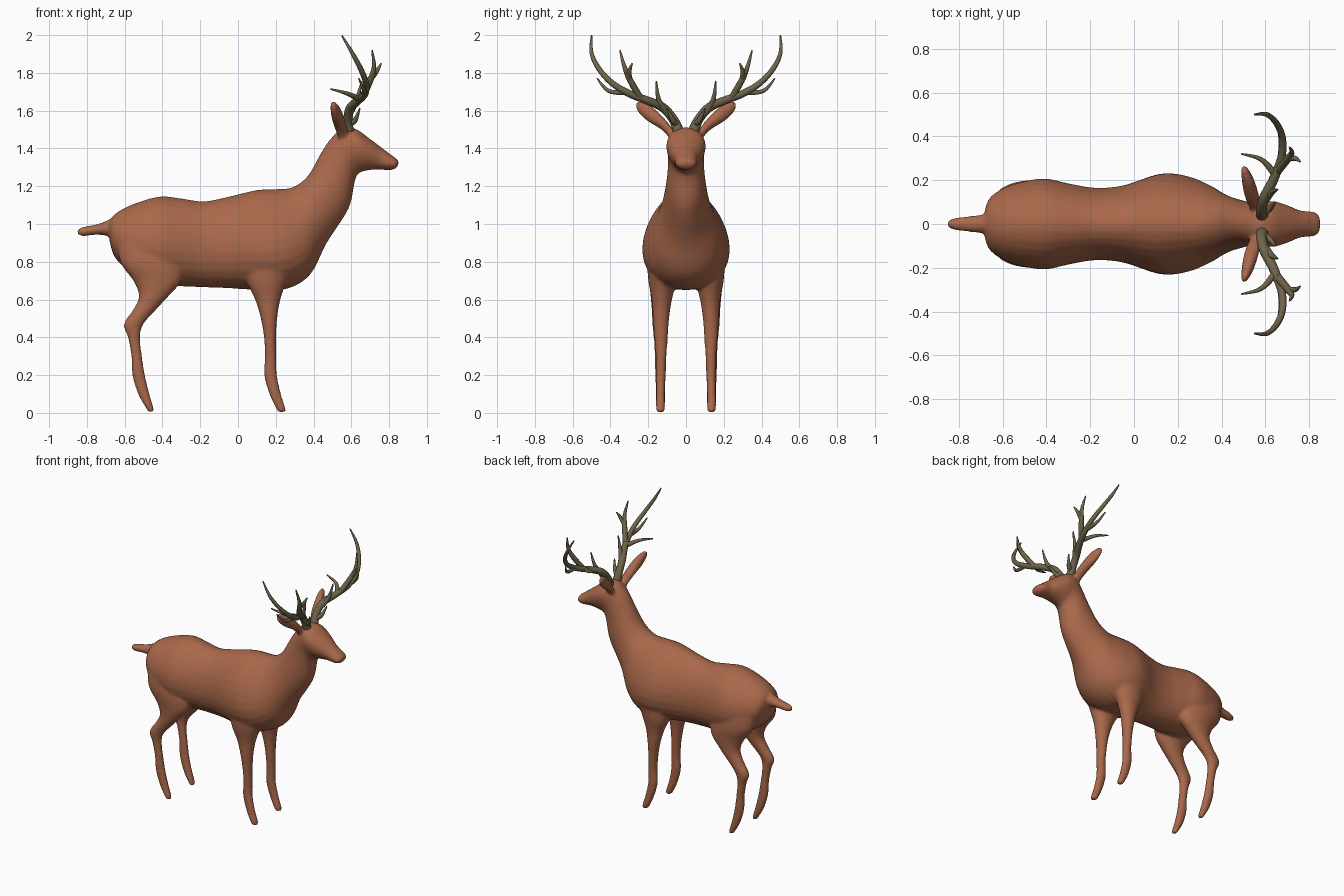
import bpy, bmesh, math
from mathutils import Vector


def material(name, col):
    m = bpy.data.materials.new(name)
    m.diffuse_color = (*col, 1)
    return m


def catmull(rows, steps):
    """Smoothly interpolate rows of numbers."""
    out = []
    n = len(rows)
    for i in range(n - 1):
        p0, p1, p2, p3 = (rows[max(0, min(n - 1, i + k))] for k in (-1, 0, 1, 2))
        for s in range(steps):
            t = s / steps
            out.append([0.5 * (2 * b + (c - a) * t + (2 * a - 5 * b + 4 * c - d) * t * t
                               + (3 * b - a - 3 * c + d) * t ** 3)
                        for a, b, c, d in zip(p0, p1, p2, p3)])
    out.append(list(rows[-1]))
    return out


def loft(bm, rings, axis, seg=28, mirror_y=1):
    """rings: (edge point a, edge point b, half width along axis, egg)"""
    loops = []
    for a, b, w, egg in rings:
        c, r = (a + b) / 2, (a - b) / 2
        loop = []
        for k in range(seg):
            t = 2 * math.pi * k / seg
            p = c + r * math.cos(t) + axis * (w * math.sin(t) * (1 - egg * math.cos(t)))
            loop.append(bm.verts.new((p.x, p.y * mirror_y, p.z)))
        loops.append(loop)
    for l0, l1 in zip(loops, loops[1:]):
        for k in range(seg):
            j = (k + 1) % seg
            bm.faces.new((l0[k], l0[j], l1[j], l1[k]))
    bm.faces.new(loops[0])
    bm.faces.new(loops[-1])


X, Y = Vector((1, 0, 0)), Vector((0, 1, 0))
bm = bmesh.new()

# Trunk, neck and head: top x, top z, bottom x, bottom z, half width, egg
trunk = [
    (-.685, .99, -.68, .91, .05, 0), (-.665, 1.04, -.65, .82, .12, .05),
    (-.58, 1.095, -.56, .74, .175, .1), (-.42, 1.145, -.42, .68, .207, .1),
    (-.30, 1.135, -.30, .67, .185, .1), (-.18, 1.12, -.18, .665, .165, .1),
    (-.05, 1.145, -.05, .66, .175, .12), (.10, 1.18, .13, .65, .225, .2),
    (.20, 1.185, .27, .66, .215, .2), (.29, 1.195, .385, .735, .175, .15),
    (.37, 1.255, .47, .90, .13, .05), (.43, 1.36, .585, 1.08, .103, 0),
    (.485, 1.445, .617, 1.22, .095, -.05), (.55, 1.505, .635, 1.265, .10, -.15),
    (.62, 1.505, .67, 1.28, .102, -.15), (.70, 1.45, .715, 1.288, .083, -.1),
    (.76, 1.405, .755, 1.288, .062, 0), (.81, 1.367, .80, 1.285, .058, 0),
    (.84, 1.345, .832, 1.292, .05, 0), (.852, 1.33, .846, 1.307, .025, 0)]
loft(bm, [(Vector((a, 0, b)), Vector((c, 0, d)), w, e)
          for a, b, c, d, w, e in catmull(trunk, 4)], Y)

# Tail
tail = [(-.60, 1.07, -.60, .92, .05), (-.68, 1.025, -.68, .935, .043),
        (-.75, .998, -.75, .943, .036), (-.82, .985, -.82, .935, .027),
        (-.852, .97, -.852, .945, .012)]
loft(bm, [(Vector((a, 0, b)), Vector((c, 0, d)), w, 0)
          for a, b, c, d, w in catmull(tail, 4)], Y)

# Legs: z, back x, front x, centre y, half width
hind = [(.95, -.64, -.34, .11, .07), (.80, -.625, -.30, .125, .075),
        (.70, -.555, -.30, .13, .065), (.62, -.525, -.365, .135, .053),
        (.55, -.553, -.43, .14, .042), (.47, -.605, -.50, .145, .033),
        (.40, -.583, -.518, .143, .028), (.30, -.565, -.508, .14, .026),
        (.20, -.56, -.492, .137, .026), (.10, -.53, -.468, .135, .025),
        (.03, -.49, -.448, .135, .025), (.005, -.475, -.445, .135, .018)]
fore = [(.85, .02, .32, .12, .09), (.70, .045, .26, .125, .075),
        (.60, .09, .225, .128, .054), (.50, .12, .208, .132, .043),
        (.40, .137, .202, .132, .036), (.30, .142, .203, .132, .029),
        (.20, .138, .207, .133, .026), (.10, .165, .228, .135, .024),
        (.03, .198, .25, .135, .025), (.003, .215, .252, .135, .019)]
for leg in (hind, fore):
    for s in (1, -1):
        loft(bm, [(Vector((a, y, z)), Vector((b, y, z)), w, 0)
                  for z, a, b, y, w in catmull(leg, 4)], Y, 20, s)

# Ears: x, upper y, upper z, lower y, lower z, half thickness
ear = [(.56, .06, 1.49, .07, 1.43, .03), (.54, .115, 1.56, .125, 1.495, .034),
       (.522, .18, 1.622, .205, 1.545, .03), (.507, .235, 1.65, .256, 1.595, .018),
       (.50, .26, 1.647, .267, 1.63, .008)]
for s in (1, -1):
    loft(bm, [(Vector((x, a, b)), Vector((x, c, d)), w, 0)
              for x, a, b, c, d, w in catmull(ear, 4)], X, 20, s)

bmesh.ops.recalc_face_normals(bm, faces=bm.faces)
me = bpy.data.meshes.new("deer_body")
bm.to_mesh(me)
bm.free()
body = bpy.data.objects.new("deer_body", me)
bpy.context.collection.objects.link(body)
me.materials.append(material("coat", (.40, .14, .07)))

# Fuse the body parts into one skin
rm = body.modifiers.new("fuse", 'REMESH')
rm.mode = 'VOXEL'
rm.voxel_size = .009
rm.use_smooth_shade = True
sm = body.modifiers.new("soften", 'SMOOTH')
sm.factor = .5
sm.iterations = 8

# Antlers: each branch is x, y, z, radius
beam = [(.585, .04, 1.49, .03), (.582, .065, 1.55, .025), (.595, .12, 1.615, .024),
        (.635, .20, 1.652, .022), (.672, .30, 1.69, .019), (.678, .39, 1.745, .016),
        (.65, .46, 1.82, .014), (.605, .50, 1.905, .011), (.55, .50, 1.998, .004)]
tines = [
    [(.585, .05, 1.53, .018), (.62, .07, 1.55, .014), (.645, .10, 1.612, .004)],
    [(.60, .11, 1.60, .018), (.63, .145, 1.66, .013), (.655, .157, 1.755, .004)],
    [(.645, .225, 1.66, .017), (.58, .295, 1.69, .011), (.49, .32, 1.715, .004)],
    [(.655, .24, 1.665, .018), (.70, .295, 1.76, .017), (.72, .325, 1.83, .012),
     (.71, .35, 1.92, .004)],
    [(.705, .30, 1.77, .015), (.735, .30, 1.81, .012), (.758, .285, 1.85, .004)],
    [(.672, .32, 1.695, .014), (.668, .41, 1.705, .011), (.64, .47, 1.77, .004)]]
horn = material("antler", (.16, .13, .07))
for s, side in ((1, "left"), (-1, "right")):
    cu = bpy.data.curves.new(side + "_antler", 'CURVE')
    cu.dimensions = '3D'
    cu.bevel_depth = 1
    cu.bevel_resolution = 3
    cu.use_fill_caps = True
    for branch in [beam] + tines:
        pts = catmull(branch, 5)
        sp = cu.splines.new('POLY')
        sp.points.add(len(pts) - 1)
        for p, (x, y, z, r) in zip(sp.points, pts):
            p.co = (x, y * s, z, 1)
            p.radius = r
        sp.use_smooth = True
    cu.materials.append(horn)
    ob = bpy.data.objects.new(side + "_antler", cu)
    bpy.context.collection.objects.link(ob)
    bpy.ops.object.select_all(action='DESELECT')
    bpy.context.view_layer.objects.active = ob
    ob.select_set(True)
    bpy.ops.object.convert(target='MESH')
